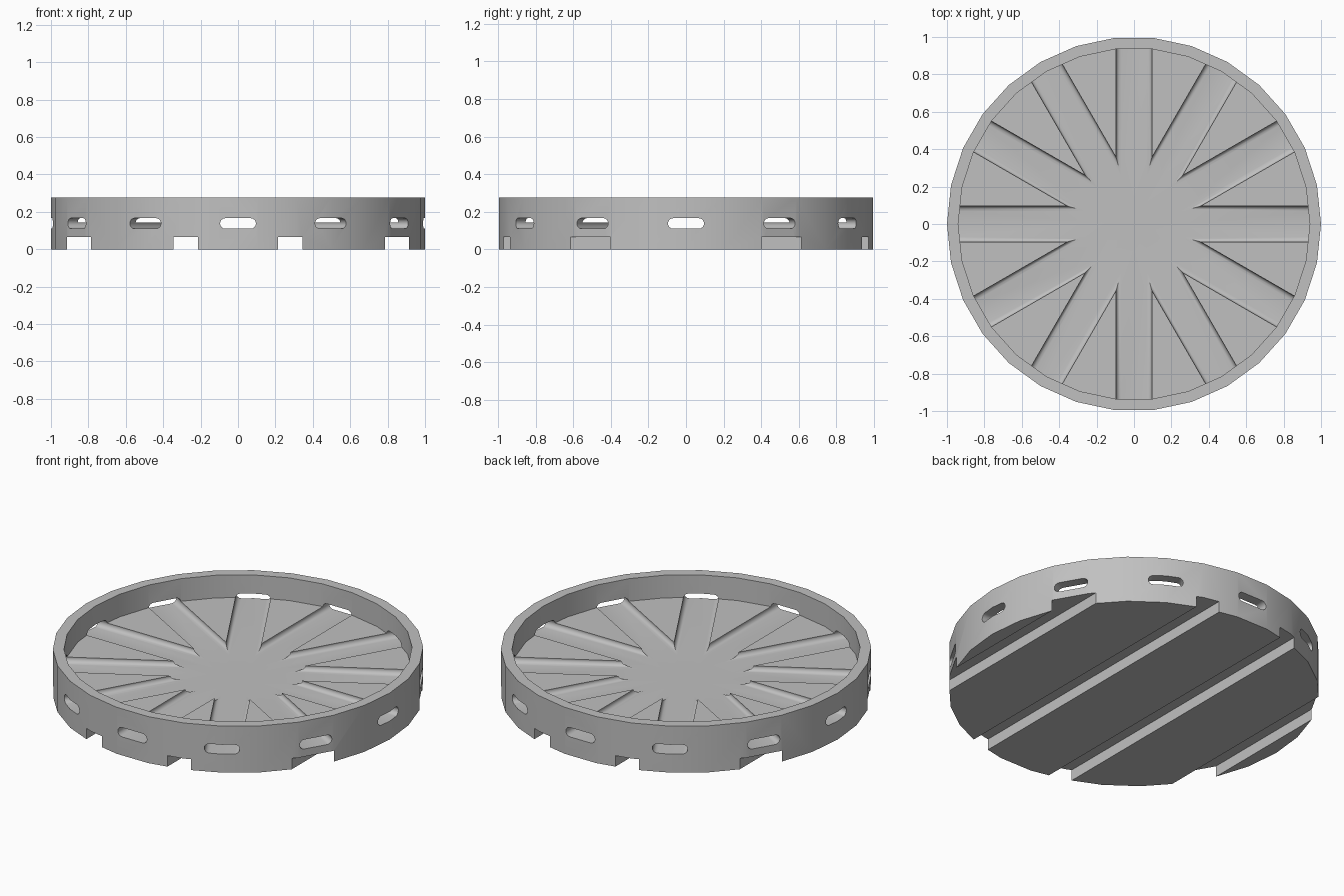
import bpy, bmesh, math
from math import cos, sin, pi
from mathutils import Matrix

if "Cube" in bpy.data.objects:
    bpy.data.objects.remove(bpy.data.objects["Cube"], do_unlink=True)

SIDES = 30
HEIGHT, FLOOR = 0.277, 0.142
SLOT_Z, SLOT_R, SLOT_HALF = 0.138, 0.028, 0.096
CHANNEL_W, CHANNEL_H = 0.13, 0.065

grey = bpy.data.materials.new("light grey")
grey.use_nodes = True
colour = (0.53, 0.53, 0.53, 1)
grey.diffuse_color = colour
grey.node_tree.nodes["Principled BSDF"].inputs["Base Color"].default_value = colour


def make_object(name, bm):
    bmesh.ops.recalc_face_normals(bm, faces=bm.faces)
    mesh = bpy.data.meshes.new(name)
    bm.to_mesh(mesh)
    bm.free()
    mesh.materials.append(grey)
    obj = bpy.data.objects.new(name, mesh)
    bpy.context.collection.objects.link(obj)
    return obj


def loft(name, rings):
    """Join equal closed rings in order and cap both ends."""
    bm = bmesh.new()
    loops = [[bm.verts.new(p) for p in ring] for ring in rings]
    n = len(loops[0])
    for a, b in zip(loops, loops[1:]):
        for i in range(n):
            j = (i + 1) % n
            bm.faces.new((a[i], a[j], b[j], b[i]))
    bm.faces.new(loops[0])
    bm.faces.new(loops[-1])
    return make_object(name, bm)


def ring(r, z):
    return [(r * cos(2 * pi * i / SIDES), r * sin(2 * pi * i / SIDES), z)
            for i in range(SIDES)]


def capsule(y, steps=8):
    """Upright slot outline with round ends."""
    points = []
    for side in (1, -1):
        for i in range(steps + 1):
            a = -pi / 2 + pi * i / steps
            points.append((side * (SLOT_HALF - SLOT_R + SLOT_R * cos(a)), y,
                           SLOT_Z + side * SLOT_R * sin(a)))
    return points


# Round tray with a raised rim
tray = loft("tray", [ring(1, 0), ring(1, HEIGHT), ring(0.94, HEIGHT), ring(0.94, FLOOR)])

# Slots through the rim that continue as grooves across the floor
cutters = []
for k in range(6):
    cutter = loft("slot_cutter", [capsule(-1.2), capsule(1.2)])
    cutter.data.transform(Matrix.Rotation(k * pi / 6, 4, "Z"))
    cutters.append(cutter)

# Straight channels along the underside
for x in (-0.85, -0.28, 0.28, 0.85):
    bm = bmesh.new()
    bmesh.ops.create_cube(bm, size=1, matrix=Matrix.Translation((x, 0, 0))
                          @ Matrix.Diagonal((CHANNEL_W, 2.4, 2 * CHANNEL_H, 1)))
    cutters.append(make_object("channel_cutter", bm))

# Cut everything, then drop the cutters
bpy.ops.object.select_all(action="DESELECT")
bpy.context.view_layer.objects.active = tray
tray.select_set(True)
for cutter in cutters:
    cutter.hide_render = True
    mod = tray.modifiers.new("cut", "BOOLEAN")
    mod.operation = "DIFFERENCE"
    mod.solver = "EXACT"
    mod.object = cutter
    bpy.ops.object.modifier_apply(modifier=mod.name)
    bpy.data.objects.remove(cutter, do_unlink=True)

bpy.ops.object.shade_smooth_by_angle(angle=math.radians(30))
